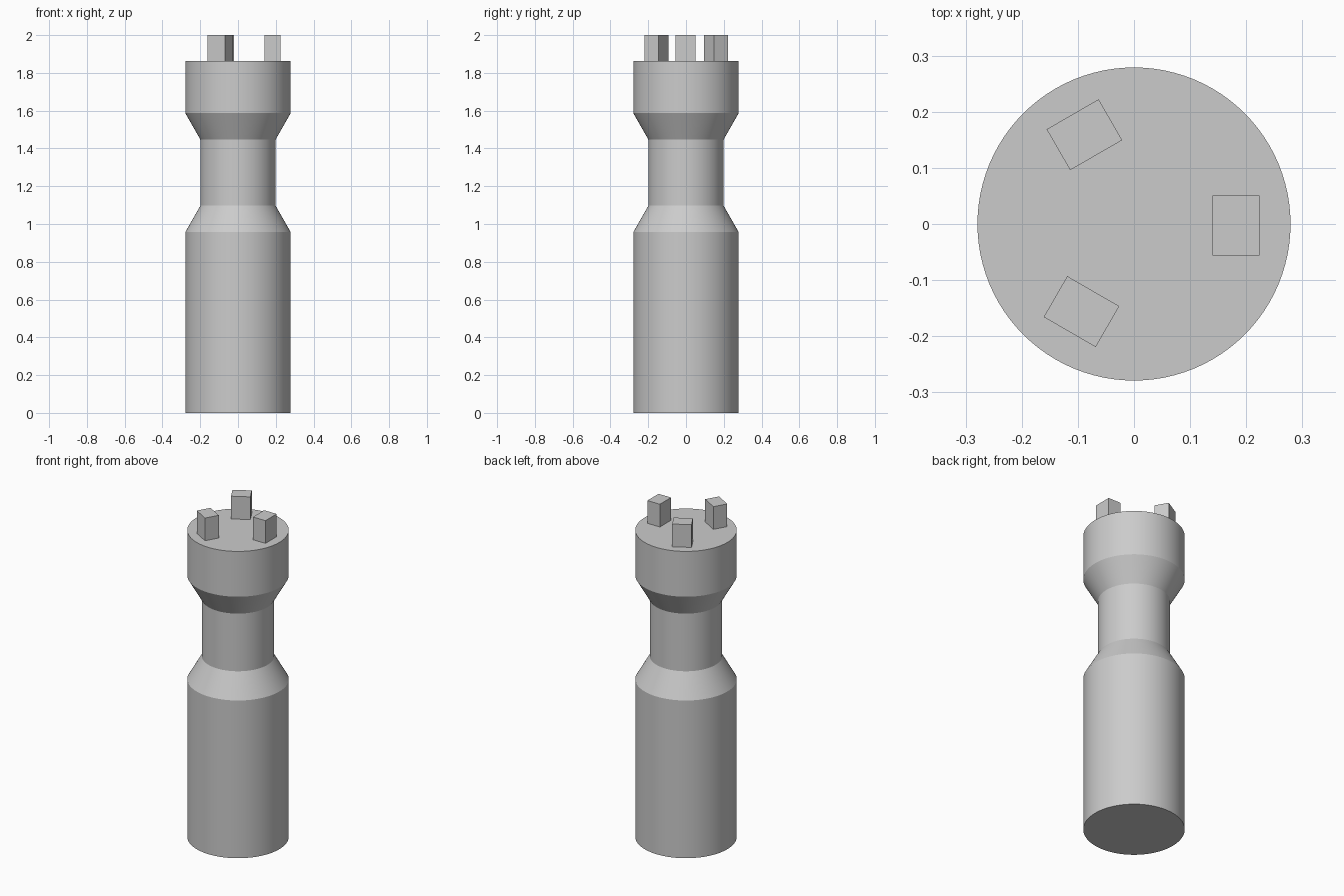
import bpy, bmesh, math
from mathutils import Matrix

cube = bpy.data.objects.get("Cube")
if cube:
    bpy.data.objects.remove(cube, do_unlink=True)

grey = bpy.data.materials.new("plain grey")
grey.use_nodes = True
colour = (0.6, 0.6, 0.6, 1)
grey.diffuse_color = colour
grey.node_tree.nodes["Principled BSDF"].inputs["Base Color"].default_value = colour


def add_object(name, bm):
    bmesh.ops.recalc_face_normals(bm, faces=bm.faces)
    mesh = bpy.data.meshes.new(name)
    bm.to_mesh(mesh)
    bm.free()
    mesh.materials.append(grey)
    obj = bpy.data.objects.new(name, mesh)
    bpy.context.collection.objects.link(obj)
    return obj


# Turned body with a narrow waist: (radius, height) profile
WIDE, WAIST, TOP, SIDES = 0.279, 0.199, 1.862, 96
profile = [(WIDE, 0), (WIDE, 0.957), (WAIST, 1.097),
           (WAIST, 1.447), (WIDE, 1.587), (WIDE, TOP)]
bm = bmesh.new()
rings = [[bm.verts.new((r * math.cos(a), r * math.sin(a), z))
          for a in (math.tau * i / SIDES for i in range(SIDES))]
         for r, z in profile]
for low, high in zip(rings, rings[1:]):
    for i in range(SIDES):
        j = (i + 1) % SIDES
        bm.faces.new((low[i], low[j], high[j], high[i]))
bm.faces.new(rings[0])
bm.faces.new(rings[-1])
body = add_object("body", bm)
bpy.ops.object.select_all(action="DESELECT")
body.select_set(True)
bpy.context.view_layer.objects.active = body
bpy.ops.object.shade_smooth_by_angle(angle=math.radians(25))

# Three upright lugs spaced evenly around the top
for k in range(3):
    bm = bmesh.new()
    bmesh.ops.create_cube(bm, size=1)
    place = (Matrix.Rotation(k * math.tau / 3, 4, "Z")
             @ Matrix.Translation((0.182, -0.003, (TOP + 2) / 2))
             @ Matrix.Diagonal((0.084, 0.107, 2 - TOP, 1)))
    bmesh.ops.transform(bm, matrix=place, verts=bm.verts)
    add_object(f"top_lug_{k + 1}", bm)
